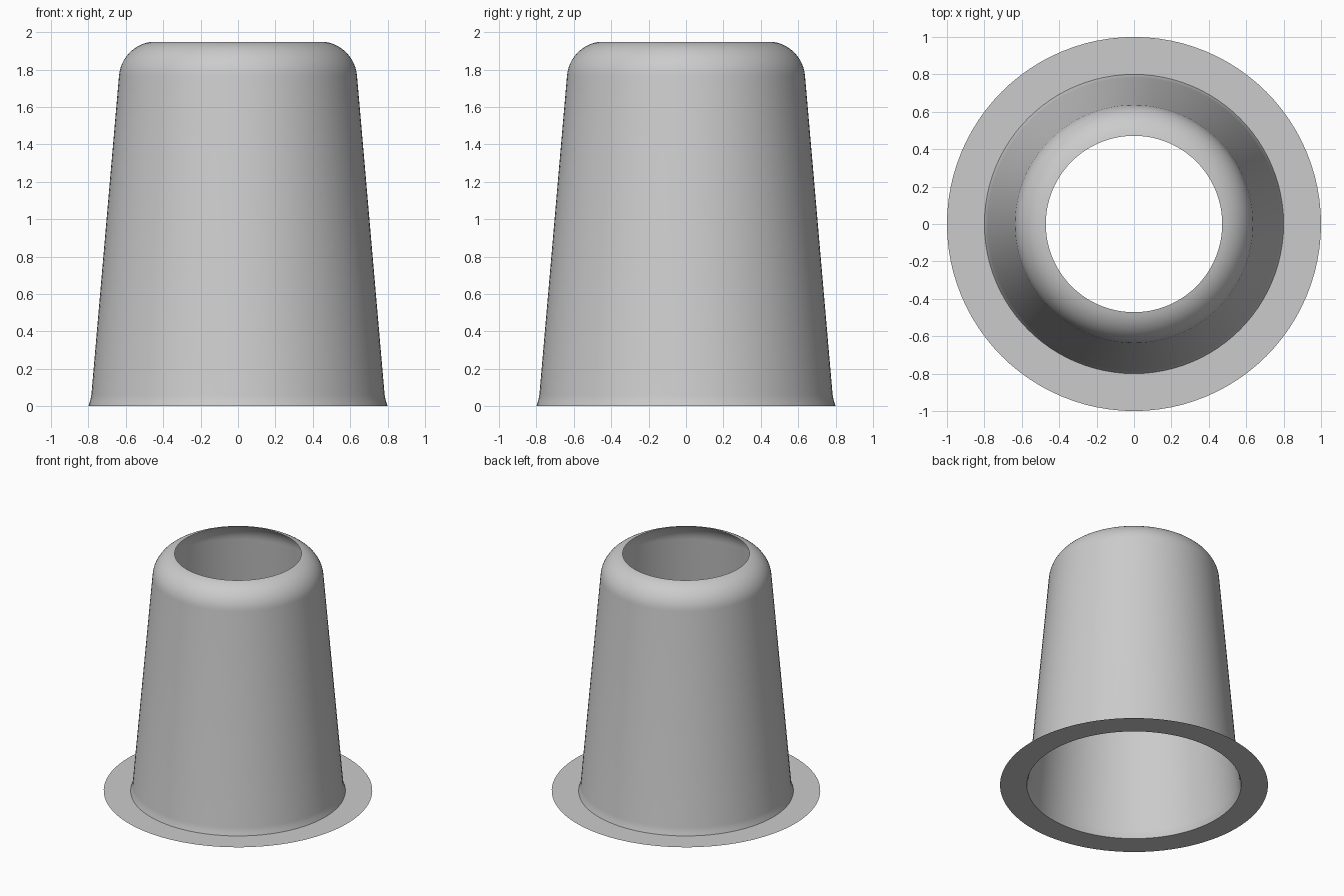
import bpy
import bmesh
from math import sin, cos, pi, radians

SEGMENTS = 96

cube = bpy.data.objects.get("Cube")
if cube:
    bpy.data.objects.remove(cube, do_unlink=True)

# Plain grey finish
grey = bpy.data.materials.new("plain_grey")
grey.use_nodes = True
colour = (0.6, 0.6, 0.6, 1)
grey.diffuse_color = colour
grey.node_tree.nodes["Principled BSDF"].inputs["Base Color"].default_value = colour


def lathe(name, profile):
    """Revolve (radius, height) points, listed outside-in or bottom-up, about z."""
    bm = bmesh.new()
    rings = []
    for r, z in profile:
        angles = [2 * pi * i / SEGMENTS for i in range(SEGMENTS)]
        rings.append([bm.verts.new((r * cos(a), r * sin(a), z)) for a in angles])
    for low, high in zip(rings, rings[1:]):
        for i in range(SEGMENTS):
            j = (i + 1) % SEGMENTS
            bm.faces.new((low[i], low[j], high[j], high[i]))
    mesh = bpy.data.meshes.new(name)
    bm.to_mesh(mesh)
    bm.free()
    mesh.materials.append(grey)
    obj = bpy.data.objects.new(name, mesh)
    bpy.context.collection.objects.link(obj)
    bpy.ops.object.select_all(action="DESELECT")
    obj.select_set(True)
    bpy.context.view_layer.objects.active = obj
    bpy.ops.object.shade_smooth_by_angle(angle=radians(35))
    return obj


# Flat paper-thin ring at the base
lathe("base_flange", [(1.0, 0), (0.8, 0)])

# Open tapered sleeve: flared foot, straight wall, rounded shoulder
foot = [(0.8, 0), (0.79, 0.03), (0.784, 0.06)]
shoulder = []
for step in range(13):
    a = radians(5 + 75 * step / 12)
    shoulder.append((0.437 + 0.2 * cos(a), 1.75 + 0.2 * sin(a)))
lathe("tapered_sleeve", foot + shoulder)
